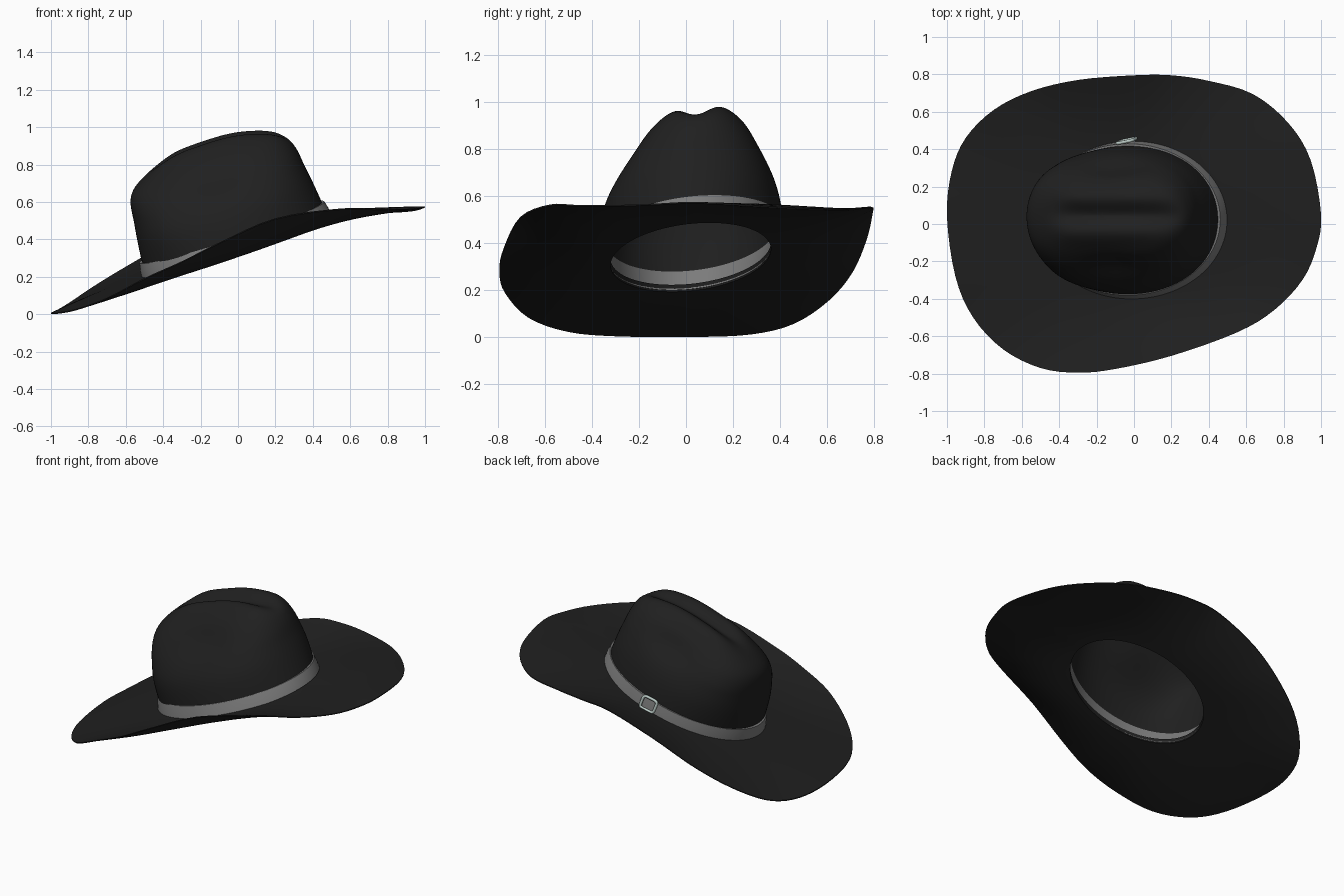
import bpy, bmesh, math
from mathutils import Vector

if "Cube" in bpy.data.objects:
    bpy.data.objects.remove(bpy.data.objects["Cube"])

# Tilted hat frame: u along the hat, v across, w up the crown
ORIGIN = Vector((-0.006, 0.02, 0.358))
U, V, W = Vector((0.95, 0, 0.314)), Vector((0, 0.99, 0.10)), Vector((-0.314, 0.05, 0.95))
N = 96


def hat(u, v, w):
    return ORIGIN + U * u + V * v + W * w


def plane_z(p):
    """Height of the tilted base plane above a point."""
    return ORIGIN.z + (p.x - ORIGIN.x) * U.z / U.x + (p.y - ORIGIN.y) * V.z / V.y


def spline(pts, t, cyclic=False):
    """Catmull-Rom point at t in 0..1 along a list of tuples."""
    n = len(pts)
    f = t * (n if cyclic else n - 1)
    i = int(f) if cyclic else min(int(f), n - 2)
    f -= i
    p = [Vector(pts[k % n] if cyclic else pts[max(0, min(n - 1, k))]) for k in range(i - 1, i + 3)]
    return 0.5 * (2 * p[1] + (p[2] - p[0]) * f + (2 * p[0] - 5 * p[1] + 4 * p[2] - p[3]) * f * f
                  + (3 * p[1] - p[0] - 3 * p[2] + p[3]) * f ** 3)


def material(name, rgb):
    m = bpy.data.materials.new(name)
    m.diffuse_color = (*rgb, 1)
    m.use_nodes = True
    m.node_tree.nodes["Principled BSDF"].inputs["Base Color"].default_value = m.diffuse_color
    return m


FELT = material("black_felt", (0.014, 0.014, 0.014))
RIBBON = material("grey_ribbon", (0.2, 0.2, 0.2))
METAL = material("pale_metal", (0.5, 0.6, 0.57))


def loft(name, rings, mat, thick=0, cap=False, closed=False):
    bm = bmesh.new()
    rows = [[bm.verts.new(p) for p in r] for r in rings]
    pairs = list(zip(rows, rows[1:])) + ([(rows[-1], rows[0])] if closed else [])
    for a, b in pairs:
        for i in range(len(a)):
            j = (i + 1) % len(a)
            bm.faces.new((a[i], a[j], b[j], b[i]))
    if cap:
        bm.faces.new(rows[-1])
    bmesh.ops.recalc_face_normals(bm, faces=bm.faces)
    me = bpy.data.meshes.new(name)
    bm.to_mesh(me)
    bm.free()
    ob = bpy.data.objects.new(name, me)
    bpy.context.collection.objects.link(ob)
    me.materials.append(mat)
    if thick:
        ob.modifiers.new("thickness", 'SOLIDIFY').thickness = thick
    bpy.ops.object.select_all(action='DESELECT')
    ob.select_set(True)
    bpy.context.view_layer.objects.active = ob
    bpy.ops.object.shade_smooth_by_angle(angle=math.radians(40))
    return ob


def oval(su, sv, w):
    return [hat(su * math.cos(a), sv * math.sin(a), w)
            for a in (2 * math.pi * i / N for i in range(N))]


# Brim: leaves the head opening along the base plane, then curls to a thin edge
edge = [(1, .05, .573), (.945, .34, .555), (.825, .54, .545), (.635, .695, .544), (.4, .765, .552),
        (.2, .795, .55), (0, .795, .53), (-.3, .77, .42), (-.55, .71, .28), (-.75, .61, .16),
        (-.9, .46, .06), (-.975, .28, .015), (-1, .04, .004), (-.955, -.28, .006), (-.86, -.5, .025),
        (-.7, -.67, .085), (-.5, -.77, .19), (-.3, -.795, .28), (-.1, -.775, .38), (.2, -.705, .51),
        (.55, -.58, .562), (.75, -.46, .56), (.9, -.3, .56), (.975, -.13, .566)]
rim = [spline(edge, i / N, True) for i in range(N)]
STEPS = 16
rings = []
for side in (1, -1):
    for k in range(STEPS + 1):
        t, ring = (k if side > 0 else STEPS - k) / STEPS, []
        for p in rim:
            a = math.atan2(p.y / 0.8, p.x)
            q = hat(0.455 * math.cos(a), 0.345 * math.sin(a), 0)
            r = q.lerp(p, t)
            r.z = plane_z(r) + (p.z - plane_z(p)) * t ** (1.3 + 0.7 * abs(math.sin(a)))
            r.z += side * (0.003 + 0.012 * (1 - t ** 3)) - 0.003 * (1 - t)
            ring.append(r)
        rings.append(ring)
loft("brim", rings, FELT, closed=True)

# Crown: tapered ovals with blunt ends, a centre crease and two side dents
profile = [(.512, .402, .005), (.507, .397, .08), (.494, .372, .2), (.48, .335, .3), (.466, .285, .40),
           (.43, .24, .463), (.35, .19, .515), (.24, .13, .558), (.12, .065, .578), (.004, .002, .583)]
rings = []
for k in range(46):
    su, sv, w = spline(profile, k / 45)
    ring = []
    for i in range(N):
        a = 2 * math.pi * i / N
        c, s = math.cos(a), math.sin(a)
        blunt = (0.42 if c < 0 else 0.25) * c * c * min(1, w / 0.35)
        u, v = su * c, sv * s * (1 + blunt)
        if s < 0:
            v *= 1 + 0.06 * math.exp(-((w - 0.25) / 0.15) ** 2)
        h = w + 0.02 * max(0, c) * math.exp(-((w - 0.48) / 0.06) ** 2)
        if w > 0.4:
            fade = 1 / (1 + math.exp((abs(u - 0.09) - 0.31) / 0.04))
            lift = min(1, (w - 0.4) / 0.08)
            h += fade * lift * (0.016 * math.exp(-((abs(v) - 0.1) / 0.06) ** 2)
                                - 0.036 * math.exp(-(v / 0.055) ** 2))
        dent = math.exp(-((u - 0.03) / 0.17) ** 2 - ((w - 0.42) / 0.08) ** 2)
        v *= 1 - 0.1 * dent
        ring.append(hat(u, v, h))
    rings.append(ring)
loft("crown", rings, FELT, 0.02, cap=True)

# Hat band outside and sweatband inside
loft("hat_band", [oval(.508, .400, .012), oval(.534, .427, .012), oval(.53, .42, .045),
                  oval(.52, .409, .085), oval(.504, .39, .085)], RIBBON, closed=True)
loft("sweatband", [oval(.455, .345, -.01), oval(.472, .36, .08),
                   oval(.483, .373, .08), oval(.465, .357, -.01)], RIBBON, closed=True)


# Buckle: rounded rectangular frame wrapped on the +y side
def on_band(du, w):
    return hat(du - 0.016, 0.434 - 0.2 * (w - 0.02) + 0.2 * du, w)


cu = bpy.data.curves.new("buckle", 'CURVE')
cu.dimensions = '3D'
cu.bevel_depth, cu.bevel_resolution = 0.009, 2
sp = cu.splines.new('POLY')
sp.points.add(31)
sp.use_cyclic_u = True
for i, pt in enumerate(sp.points):
    c, s = math.cos(math.pi * i / 16), math.sin(math.pi * i / 16)
    pt.co = (*on_band(0.045 * math.copysign(abs(c) ** 0.4, c),
                      0.058 + 0.042 * math.copysign(abs(s) ** 0.4, s)), 1)
cu.materials.append(METAL)
bpy.context.collection.objects.link(bpy.data.objects.new("buckle", cu))
